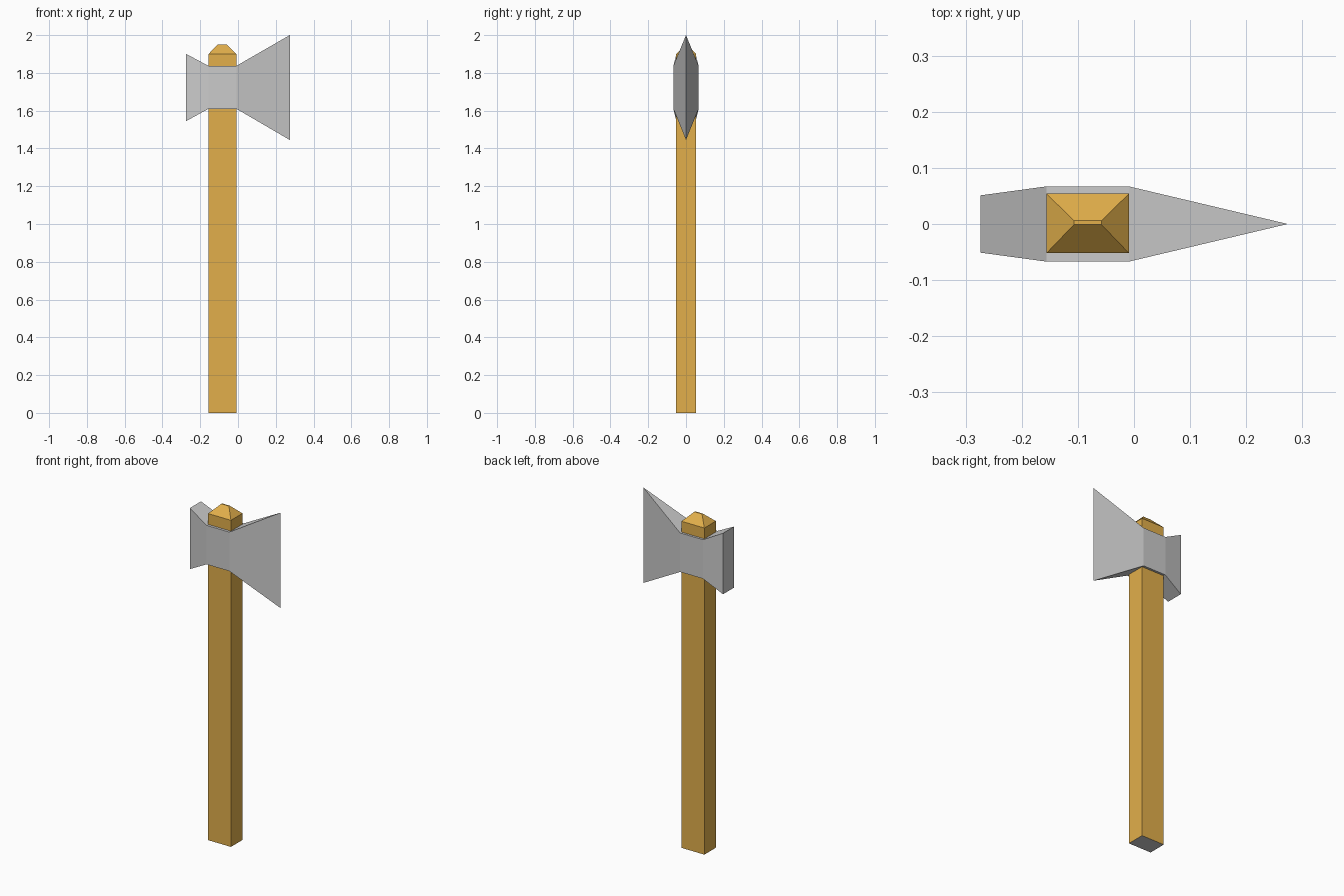
import bpy, bmesh

if "Cube" in bpy.data.objects:
    bpy.data.objects.remove(bpy.data.objects["Cube"])


def loft(name, rings):
    """Skin a stack of equal-sized rings and cap both ends."""
    bm = bmesh.new()
    loops = [[bm.verts.new(p) for p in ring] for ring in rings]
    for a, b in zip(loops, loops[1:]):
        for i in range(len(a)):
            j = (i + 1) % len(a)
            bm.faces.new((a[i], a[j], b[j], b[i]))
    bm.faces.new(loops[0][::-1])
    bm.faces.new(loops[-1])
    # collapse coincident points so the cutting edge is a true edge
    bmesh.ops.remove_doubles(bm, verts=bm.verts, dist=1e-4)
    bmesh.ops.recalc_face_normals(bm, faces=bm.faces)
    mesh = bpy.data.meshes.new(name)
    bm.to_mesh(mesh)
    bm.free()
    obj = bpy.data.objects.new(name, mesh)
    bpy.context.collection.objects.link(obj)
    return obj


def rect_xy(x0, x1, y0, y1, z):
    return [(x0, y0, z), (x1, y0, z), (x1, y1, z), (x0, y1, z)]


def rect_yz(x, half, z0, z1):
    return [(x, -half, z0), (x, half, z0), (x, half, z1), (x, -half, z1)]


# wooden handle with a tapered top
handle = loft("handle", [
    rect_xy(-0.156, -0.009, -0.052, 0.054, 0.0),
    rect_xy(-0.156, -0.009, -0.052, 0.054, 1.90),
    rect_xy(-0.107, -0.058, -0.001, 0.006, 1.95),
])
wood = bpy.data.materials.new("wood")
wood.diffuse_color = (0.76, 0.43, 0.07, 1)
wood.use_nodes = True
wood.node_tree.nodes["Principled BSDF"].inputs["Base Color"].default_value = wood.diffuse_color
bare = bpy.data.materials.new("bare_end")
bare.diffuse_color = (0.8, 0.8, 0.8, 1)
bare.use_nodes = True
bare.node_tree.nodes["Principled BSDF"].inputs["Base Color"].default_value = bare.diffuse_color
handle.data.materials.append(wood)
handle.data.materials.append(bare)

# grey butt end of the handle
for face in handle.data.polygons:
    if face.normal.z < -0.9:
        face.material_index = 1

# axe head: blunt poll, thick eye around the handle, sharp flared blade
loft("axe_head", [
    rect_yz(-0.274, 0.051, 1.545, 1.90),
    rect_yz(-0.156, 0.067, 1.61, 1.837),
    rect_yz(-0.009, 0.067, 1.61, 1.837),
    rect_yz(0.274, 0.0, 1.445, 2.0),
])
